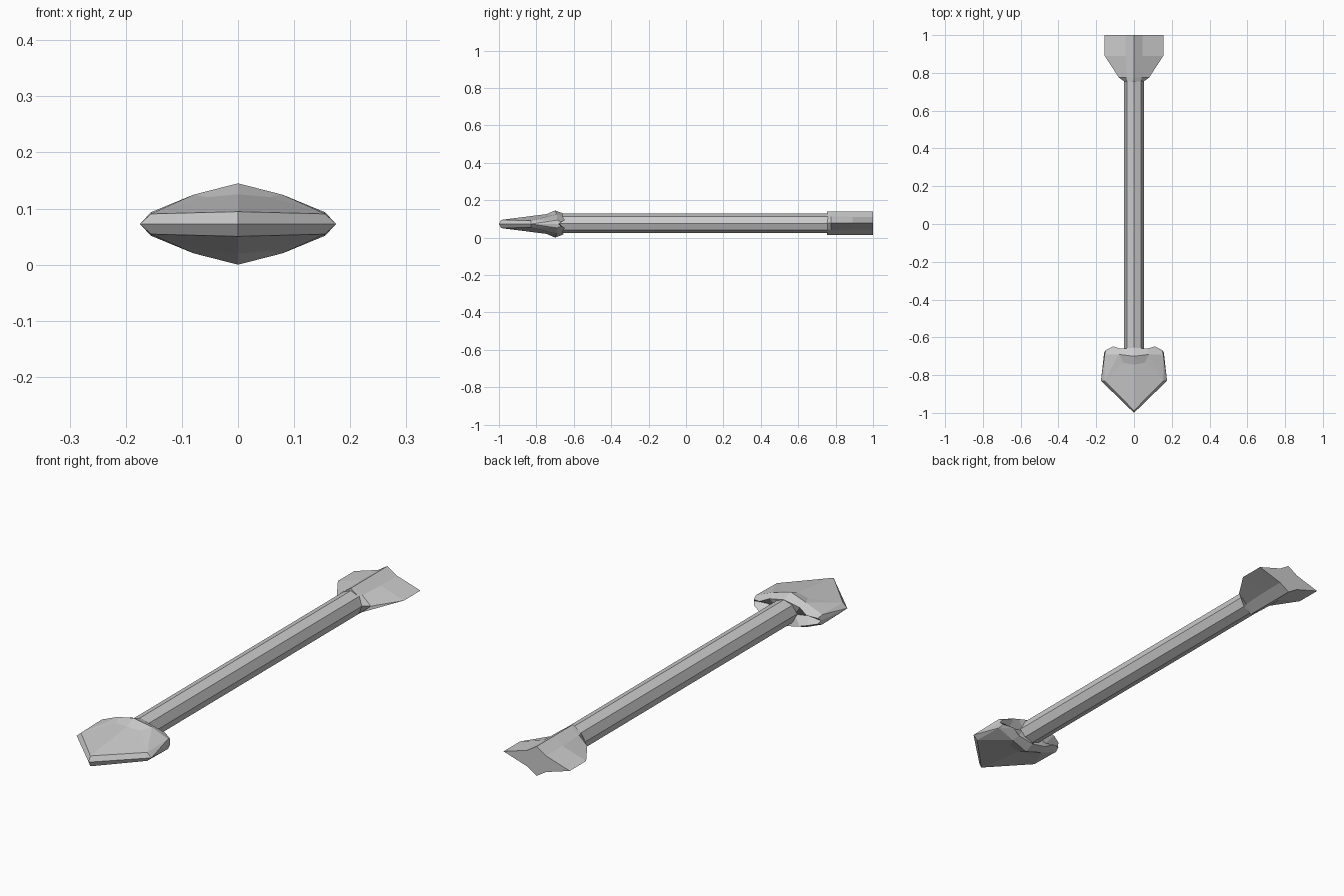
import bpy, bmesh, math

if "Cube" in bpy.data.objects:
    bpy.data.objects.remove(bpy.data.objects["Cube"])

CZ = 0.0725   # height of the arrow's axis


def make_object(name, verts, faces, z=CZ, mirror=None):
    mesh = bpy.data.meshes.new(name)
    mesh.from_pydata(verts, [], faces)
    bm = bmesh.new()
    bm.from_mesh(mesh)
    if mirror:
        # mirror each quarter across the given axes, then weld the seam
        for axis in mirror:
            dup = bmesh.ops.duplicate(bm, geom=bm.verts[:] + bm.edges[:] + bm.faces[:])
            for el in dup["geom"]:
                if isinstance(el, bmesh.types.BMVert):
                    el.co[axis] *= -1
            bmesh.ops.remove_doubles(bm, verts=bm.verts[:], dist=1e-4)
    bmesh.ops.recalc_face_normals(bm, faces=bm.faces[:])
    bm.to_mesh(mesh)
    bm.free()
    ob = bpy.data.objects.new(name, mesh)
    ob.location.z = z
    bpy.context.collection.objects.link(ob)
    return ob


def loft(name, sections, z=CZ):
    n = len(sections[0])
    verts = [v for s in sections for v in s]
    faces = [(r * n + i, r * n + (i + 1) % n, (r + 1) * n + (i + 1) % n, (r + 1) * n + i)
             for r in range(len(sections) - 1) for i in range(n)]
    last = (len(sections) - 1) * n
    faces += [tuple(range(n)), tuple(range(last, last + n))]
    return make_object(name, verts, faces, z)


# Octagonal shaft
loft("shaft", [[(0.052 * math.cos(i * math.pi / 4), y, 0.052 * math.sin(i * math.pi / 4))
                for i in range(8)] for y in (-0.68, 0.77)], 0.0765)


# Fletching: four-pointed star section, side vanes flaring out to the rear
def star(y, side, ix, iz, h=0.0625):
    return [(side, y, 0), (ix, y, iz), (0, y, h), (-ix, y, iz),
            (-side, y, 0), (-ix, y, -iz), (0, y, -h), (ix, y, -iz)]


loft("fletching", [star(0.755, 0.052, 0.036, 0.036), star(0.775, 0.08, 0.04, 0.036),
                   star(0.89, 0.155, 0.045, 0.034), star(1.0, 0.155, 0.045, 0.034)], 0.0768)

# Arrowhead: one quarter, mirrored left/right and top/bottom
P = {
    "m0": (0, -1.0, 0), "m1": (.175, -.83, 0), "m2": (.158, -.68, 0),
    "m3": (.10, -.69, 0), "m4": (.04, -.67, 0),
    "u0": (0, -.988, .022), "u1": (.155, -.83, .018), "u2": (.155, -.69, .021),
    "u3": (.08, -.69, .052),
    "b0": (0, -.745, .053), "b1": (.055, -.735, .048), "c": (0, -.70, .0725),
    "r0": (0, -.655, .056), "r1": (.07, -.66, .04),
    "g2": (.15, -.668, .012), "g3": (.11, -.648, .022),
}
quads = ["m0 m1 u1 u0", "m1 m2 g2 u2", "m1 u2 u1",
         "u0 u1 b1 b0", "u1 u2 u3", "u1 u3 b1", "b0 b1 u3 c",
         "c u3 r1 r0", "u2 g2 g3", "u2 g3 r1 u3",
         "m2 m3 g3 g2", "m3 m4 r1 g3", "m4 r0 r1"]
keys = list(P)
make_object("arrowhead", list(P.values()),
            [tuple(keys.index(k) for k in q.split()) for q in quads], mirror=(0, 2))
